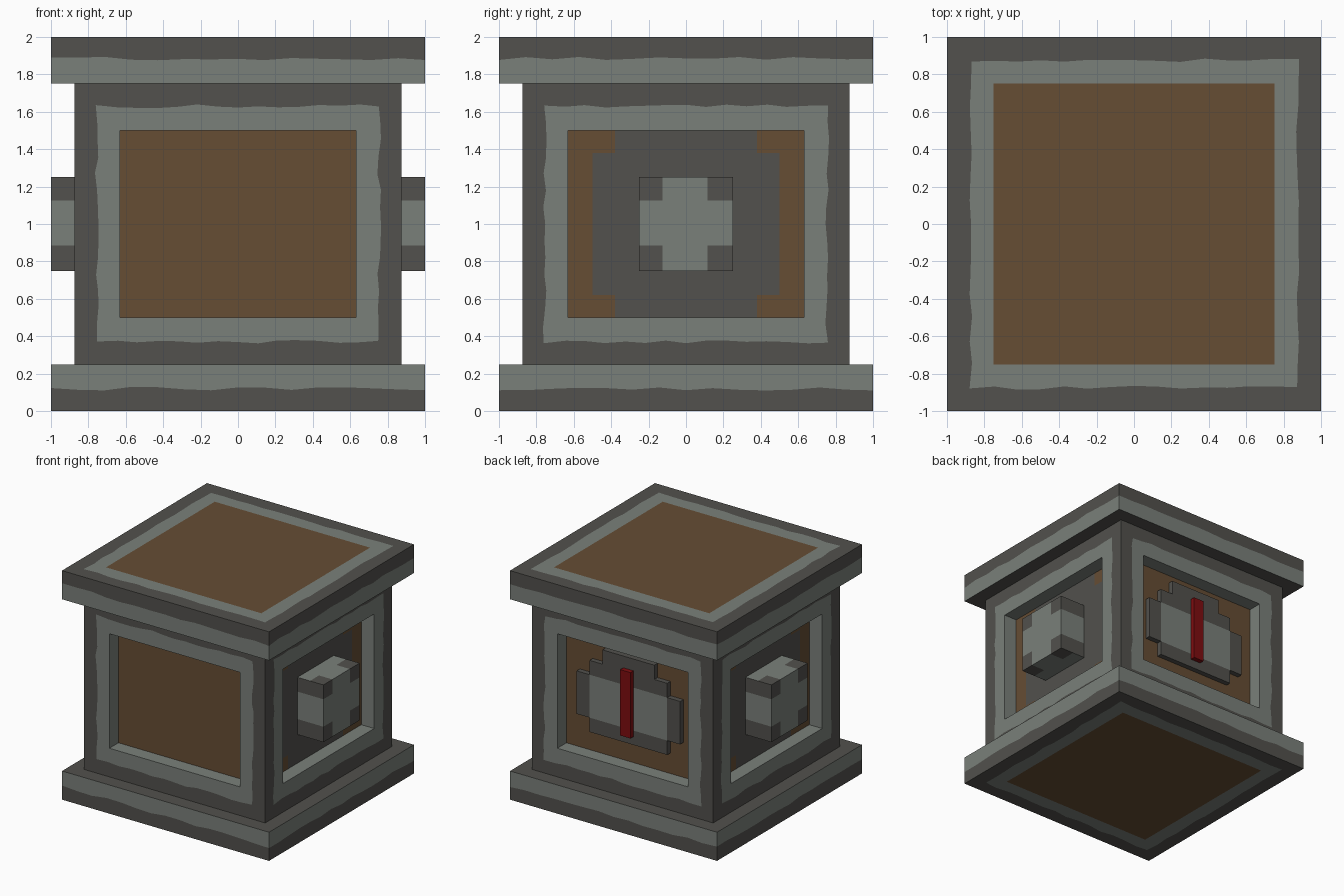
import bpy, bmesh, math, random
from mathutils import Matrix, Vector

if "Cube" in bpy.data.objects:
    bpy.data.objects.remove(bpy.data.objects["Cube"])

random.seed(4)
DARK, LIGHT, BROWN, RED = range(4)
MATS = []
for name, col in (("dark stone", (0.084, 0.082, 0.074)), ("light stone", (0.195, 0.216, 0.195)),
                  ("brown wood", (0.133, 0.074, 0.034)), ("red needle paint", (0.21, 0.004, 0.005))):
    m = bpy.data.materials.new(name)
    m.diffuse_color = (*col, 1)
    m.use_nodes = True
    m.node_tree.nodes["Principled BSDF"].inputs["Base Color"].default_value = m.diffuse_color
    MATS.append(m)


def finish(bm, name):
    bmesh.ops.remove_doubles(bm, verts=bm.verts, dist=0.0005)
    bmesh.ops.recalc_face_normals(bm, faces=bm.faces)
    me = bpy.data.meshes.new(name)
    bm.to_mesh(me)
    bm.free()
    for m in MATS:
        me.materials.append(m)
    ob = bpy.data.objects.new(name, me)
    bpy.context.collection.objects.link(ob)
    return ob


def side(k):
    """Place (across, up, distance from axis) on side k: 0 front, 1 right, 2 back, 3 left."""
    rot = Matrix.Rotation(k * math.pi / 2, 3, 'Z')
    return lambda u, v, d: rot @ Vector((u, -d, v))


def add_face(bm, pts, mat):
    f = bm.faces.new([bm.verts.new(p) for p in pts])
    f.material_index = mat


def grid(bm, us, vs, place, rule):
    """Rectangular cells coloured by rule(u, v); None leaves a cell out."""
    for u0, u1 in zip(us, us[1:]):
        for v0, v1 in zip(vs, vs[1:]):
            mat = rule((u0 + u1) / 2, (v0 + v1) / 2)
            if mat is not None:
                add_face(bm, [place(u0, v0), place(u1, v0), place(u1, v1), place(u0, v1)], mat)


def rect(hw, hh, cv, wobble=0.0, n=14):
    """Rectangle outline with n points per side, optionally worn and uneven."""
    pts = []
    corners = [(-1, -1), (1, -1), (1, 1), (-1, 1)]
    for (ax, ay), (bx, by) in zip(corners, corners[1:] + corners[:1]):
        for i in range(n):
            t = i / n
            w = random.uniform(-wobble, wobble)
            pts.append(((ax + (bx - ax) * t) * (hw + w), cv + (ay + (by - ay) * t) * (hh + w)))
    return pts


def ring(bm, a, b, mat, place_a, place_b):
    for i in range(len(a)):
        j = (i + 1) % len(a)
        add_face(bm, [place_a(*a[i]), place_a(*a[j]), place_b(*b[j]), place_b(*b[i])], mat)


# Body: four framed sides, each with a recessed panel
bm = bmesh.new()
for k in range(4):
    put = side(k)
    face = lambda u, v: put(u, v, 0.875)
    back = lambda u, v: put(u, v, 0.75)
    outer, worn, inner = rect(0.875, 0.75, 1), rect(0.755, 0.63, 1, 0.01), rect(0.63, 0.5, 1)
    ring(bm, outer, worn, DARK, face, face)
    ring(bm, worn, inner, LIGHT, face, face)
    ring(bm, inner, inner, LIGHT, face, back)
finish(bm, "body_frame")

# Recessed panels: plain wood front and back, stone centres on the flanks
bm = bmesh.new()
for k in range(4):
    put = side(k)

    def panel_rule(u, v):
        if k % 2 == 0 or abs(u) > 0.5 or (abs(u) > 0.38 and abs(v - 1) > 0.38):
            return BROWN
        return DARK
    grid(bm, [-0.63, -0.5, -0.38, 0.38, 0.5, 0.63], [0.5, 0.62, 1.38, 1.5],
         lambda u, v: put(u, v, 0.75), panel_rule)
finish(bm, "recessed_panels")


# Slabs: dark outer edge, light band next to the body, wooden cap inset
def slab(name, z_cap, z_mid, z_body):
    bm = bmesh.new()
    cap = lambda u, v: Vector((u, v, z_cap))
    outer, worn, inner = rect(1, 1, 0), rect(0.875, 0.875, 0, 0.01), rect(0.75, 0.75, 0)
    ring(bm, outer, worn, DARK, cap, cap)
    ring(bm, worn, inner, LIGHT, cap, cap)
    add_face(bm, [cap(*p) for p in inner], BROWN)
    heights = [z_mid + random.uniform(-0.01, 0.01) for _ in outer]
    for i, p in enumerate(outer):
        j = (i + 1) % len(outer)
        q = outer[j]
        lo, hi = Vector((*p, heights[i])), Vector((*q, heights[j]))
        add_face(bm, [cap(*p), cap(*q), hi, lo], DARK)
        add_face(bm, [lo, hi, Vector((*q, z_body)), Vector((*p, z_body))], LIGHT)
    add_face(bm, [Vector((*p, z_body)) for p in outer], DARK)
    finish(bm, name)


slab("base_slab", 0.0, 0.12, 0.25)
slab("top_slab", 2.0, 1.885, 1.75)

# Square knobs on both flanks, with dark corners
for k, name in ((1, "right_knob"), (3, "left_knob")):
    bm = bmesh.new()
    put = side(k)
    us, vs, ds = [-0.25, -0.125, 0.115, 0.25], [0.75, 0.885, 1.125, 1.25], [0.75, 0.87, 1.0]
    grid(bm, us, vs, lambda u, v: put(u, v, 1.0),
         lambda u, v: DARK if abs(u) > 0.13 and abs(v - 1) > 0.13 else LIGHT)
    for s in (-0.25, 0.25):
        grid(bm, ds, vs, lambda d, v: put(s, v, d),
             lambda d, v: DARK if abs(v - 1) > 0.13 else LIGHT)
        grid(bm, us, ds, lambda u, d: put(u, 1 + s, d),
             lambda u, d: DARK if abs(u) > 0.13 and d > 0.87 else LIGHT)
    finish(bm, name)

# Stepped dial on the back
put = side(2)
STEPS = {0.68: 0.375, 0.805: 0.5, 1.18: 0.375, 1.305: 0.25}   # row bottom: half width


def dial_rule(u, v):
    row = max(z for z in STEPS if z < v)
    if abs(u) > STEPS[row]:
        return None
    return LIGHT if abs(u) < 0.375 and 0.805 < v < 1.18 else DARK


bm = bmesh.new()
grid(bm, [-0.5, -0.375, -0.25, 0.25, 0.375, 0.5], list(STEPS) + [1.43],
     lambda u, v: put(u, v, 0.75), dial_rule)
bmesh.ops.remove_doubles(bm, verts=bm.verts, dist=0.0005)
res = bmesh.ops.extrude_face_region(bm, geom=bm.faces[:])
bmesh.ops.translate(bm, vec=(0, 0.045, 0), verts=[g for g in res["geom"] if isinstance(g, bmesh.types.BMVert)])
finish(bm, "dial_plate")

# Red needle
bm = bmesh.new()
bmesh.ops.create_cube(bm, size=1, matrix=Matrix.Translation((0, 0.815, 1.04)) @ Matrix.Diagonal((0.1, 0.045, 0.575, 1)))
for f in bm.faces:
    f.material_index = RED
finish(bm, "dial_needle")
